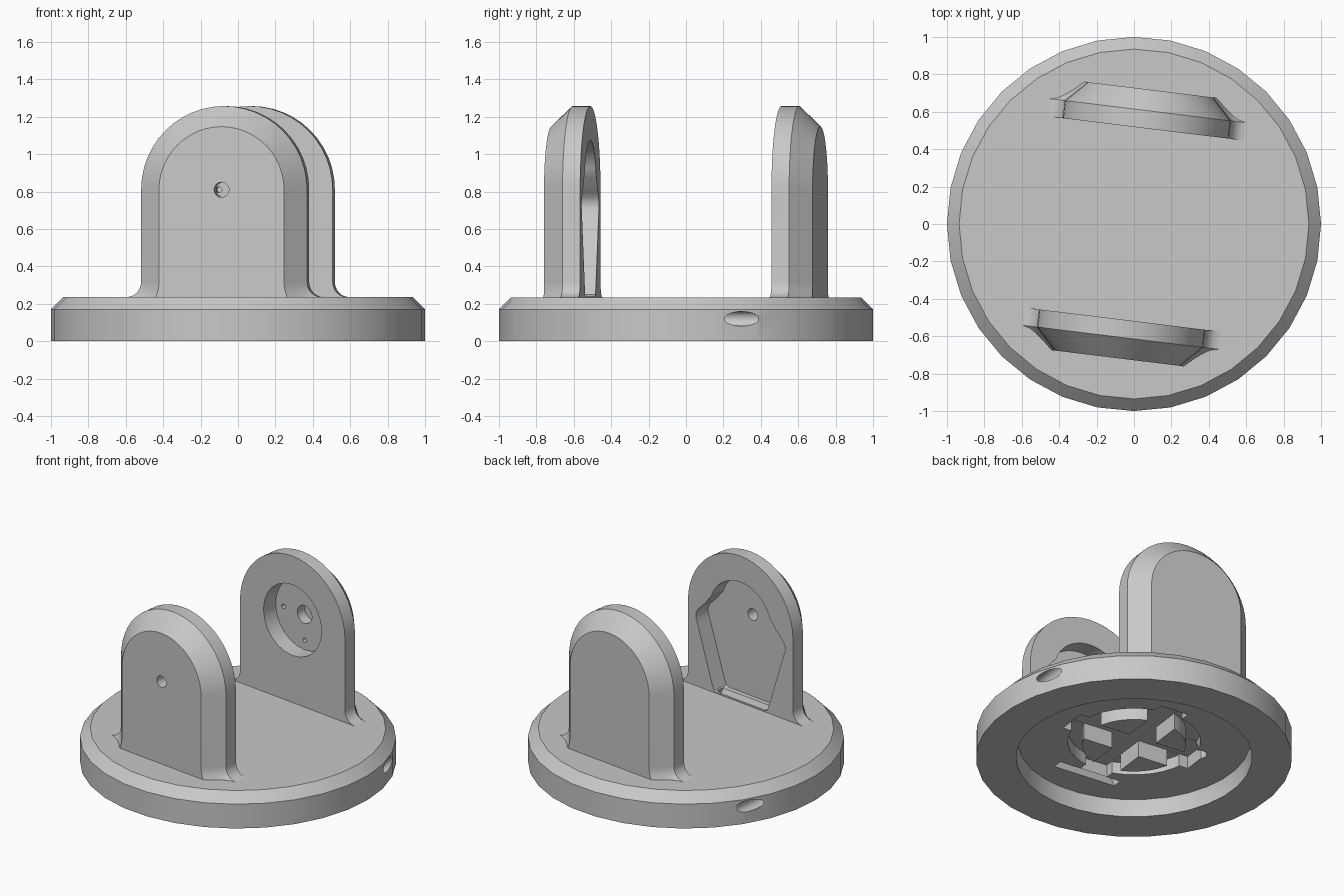
import bpy, bmesh
from math import sin, cos, pi, radians, asin
from mathutils import Matrix

if "Cube" in bpy.data.objects:
    bpy.data.objects.remove(bpy.data.objects["Cube"], do_unlink=True)

grey = bpy.data.materials.new("plain grey")
grey.use_nodes = True
grey.diffuse_color = (0.58, 0.58, 0.58, 1)
grey.node_tree.nodes["Principled BSDF"].inputs["Base Color"].default_value = grey.diffuse_color

AXIS_Z = 0.81                       # height of the pivot holes
INNER, CHAMFER, OUTER = 0.515, 0.61, 0.723   # upright depths from centre
FLARE = 0.08                        # radius of the flared feet


def loft(name, rings, matrix=Matrix()):
    """Skin a list of equal-length rings and cap both ends."""
    bm = bmesh.new()
    loops = [[bm.verts.new(p) for p in ring] for ring in rings]
    bm.faces.new(loops[0])
    bm.faces.new(loops[-1])
    n = len(loops[0])
    for a, b in zip(loops, loops[1:]):
        for i in range(n):
            j = (i + 1) % n
            bm.faces.new((a[i], a[j], b[j], b[i]))
    bmesh.ops.recalc_face_normals(bm, faces=bm.faces)
    mesh = bpy.data.meshes.new(name)
    bm.to_mesh(mesh)
    bm.free()
    mesh.materials.append(grey)
    ob = bpy.data.objects.new(name, mesh)
    ob.matrix_world = matrix
    bpy.context.collection.objects.link(ob)
    return ob


def disc(r, z, n=32):
    return [(r * cos(2 * pi * i / n), r * sin(2 * pi * i / n), z) for i in range(n)]


def upright_ring(pts, y):
    return [(x, y, z) for x, z in pts]


def circle(r, x=0, z=AXIS_Z, n=24):
    return [(x + r * cos(2 * pi * i / n), z + r * sin(2 * pi * i / n)) for i in range(n)]


def prism(name, pts, y0, y1, matrix):
    return loft(name, [upright_ring(pts, y0), upright_ring(pts, y1)], matrix)


def mirrored(half):
    return half + [(-x, z) for x, z in reversed(half)]


def cut(ob, cutters):
    """Subtract the cutters, bake the result and remove them."""
    bpy.context.view_layer.update()
    for c in cutters:
        c.hide_render = True
        mod = ob.modifiers.new("cut", 'BOOLEAN')
        mod.operation, mod.solver, mod.object = 'DIFFERENCE', 'EXACT', c
    dg = bpy.context.evaluated_depsgraph_get()
    mesh = bpy.data.meshes.new_from_object(ob.evaluated_get(dg))
    ob.modifiers.clear()
    ob.data = mesh
    for c in cutters:
        bpy.data.objects.remove(c, do_unlink=True)


def arch(inset):
    """Round-topped outline with flared feet."""
    r = FLARE + inset
    start = asin(FLARE / r)
    half = []
    for i in range(7):
        a = pi + start * (1 - i / 6)
        half.append((0.447 + FLARE + r * cos(a), 0.235 + FLARE + r * sin(a)))
    half.insert(0, (half[0][0], 0.2))
    top = 0.447 - inset
    for i in range(12):
        a = pi / 2 * i / 12
        half.append((top * cos(a), AXIS_Z + top * sin(a)))
    half.append((0.002, AXIS_Z + top))
    return mirrored(half)


def upright(name, matrix):
    rings = [upright_ring(arch(0), INNER)]
    for t in (0, 0.1, 0.3, 0.6, 1):
        rings.append(upright_ring(arch(0.11 * t), CHAMFER + (OUTER - CHAMFER) * t))
    return loft(name, rings, matrix)


def cable_slot():
    """Slanted passage from the pocket down to the underside."""
    rings = [[(x, y, z) for x, y in ((x0, y0), (x1, y0), (x1, y1), (x0, y1))]
             for x0, x1, y0, y1, z in ((-0.27, 0.2, 0.435, 0.505, 0.05),
                                       (-0.2, 0.2, 0.56, 0.625, 0.3))]
    return loft("slot", rings, front)


def cross_cutter():
    """Four-armed prism."""
    w, l = 0.1, 0.47
    pts = []
    for k in range(4):
        c, s = round(cos(k * pi / 2)), round(sin(k * pi / 2))
        pts += [(x * c - y * s, x * s + y * c) for x, y in ((l, -w), (l, w), (w, w))]
    return loft("cross", [[(x, y, z) for x, y in pts] for z in (0.05, 0.205)], back)


back = Matrix.Rotation(radians(-7), 4, 'Z')
front = Matrix.Rotation(radians(173), 4, 'Z')

# Back upright: round pocket with a blind pivot hole and four small screw holes
back_upright = upright("back_upright", back)
cutters = [prism("pocket", circle(0.247), 0.4, 0.63, back),
           prism("pivot", circle(0.062), 0.6, 0.7, back)]
for k in range(4):
    x, z = 0.18 * cos(k * pi / 2), AXIS_Z + 0.18 * sin(k * pi / 2)
    cutters.append(prism("screw", circle(0.016, x, z, 12), 0.6, 0.68, back))
cut(back_upright, cutters)

# Front upright: shield-shaped pocket, pivot hole and cable slot
front_upright = upright("front_upright", front)
shield = [(0.2, 0.24), (0.225, 0.25), (0.24, 0.285), (0.365, 0.67), (0.378, 0.71),
          (0.378, 0.74), (0.364, 0.77), (0.335, 0.8), (0.3, 0.835), (0.275, 0.87)]
for i in range(10):
    a = radians(18 + 7.6 * i)
    shield.append((0.265 * cos(a), AXIS_Z + 0.265 * sin(a)))
cut(front_upright, [prism("pocket", mirrored(shield), 0.4, 0.63, front),
                    prism("pivot", circle(0.04), 0.6, 0.8, front),
                    cable_slot()])

# Round base with chamfered rim and hollow underside
base = loft("base", [disc(0.735, 0.118), disc(0.747, 0.06), disc(0.747, 0), disc(1, 0),
                     disc(1, 0.17), disc(0.935, 0.235)])

# Round socket with arm slots, a pin hole and two slanted bores in the rim
socket = loft("socket", [disc(0.42, 0.05), disc(0.42, 0.2)])
pin = loft("pin", [disc(0.05, 0.05, 16), disc(0.05, 0.17, 16)],
           Matrix.Translation((-0.42, 0.14, 0)))
bores = [prism("bore", circle(0.039, side * 0.906, 0.12), 0.05, 0.6, back)
         for side in (-1, 1)]
cut(base, [socket, cross_cutter(), pin, cable_slot()] + bores)

# Four wedge bosses inside the socket
socket_bosses = loft("socket_bosses", [disc(0.33, 0.09), disc(0.33, 0.204)])
cut(socket_bosses, [cross_cutter()])

# Smooth curved walls, keep crisp edges
bpy.ops.object.select_all(action='DESELECT')
for ob in (base, socket_bosses, front_upright, back_upright):
    ob.select_set(True)
bpy.context.view_layer.objects.active = base
bpy.ops.object.shade_smooth_by_angle(angle=radians(30))
